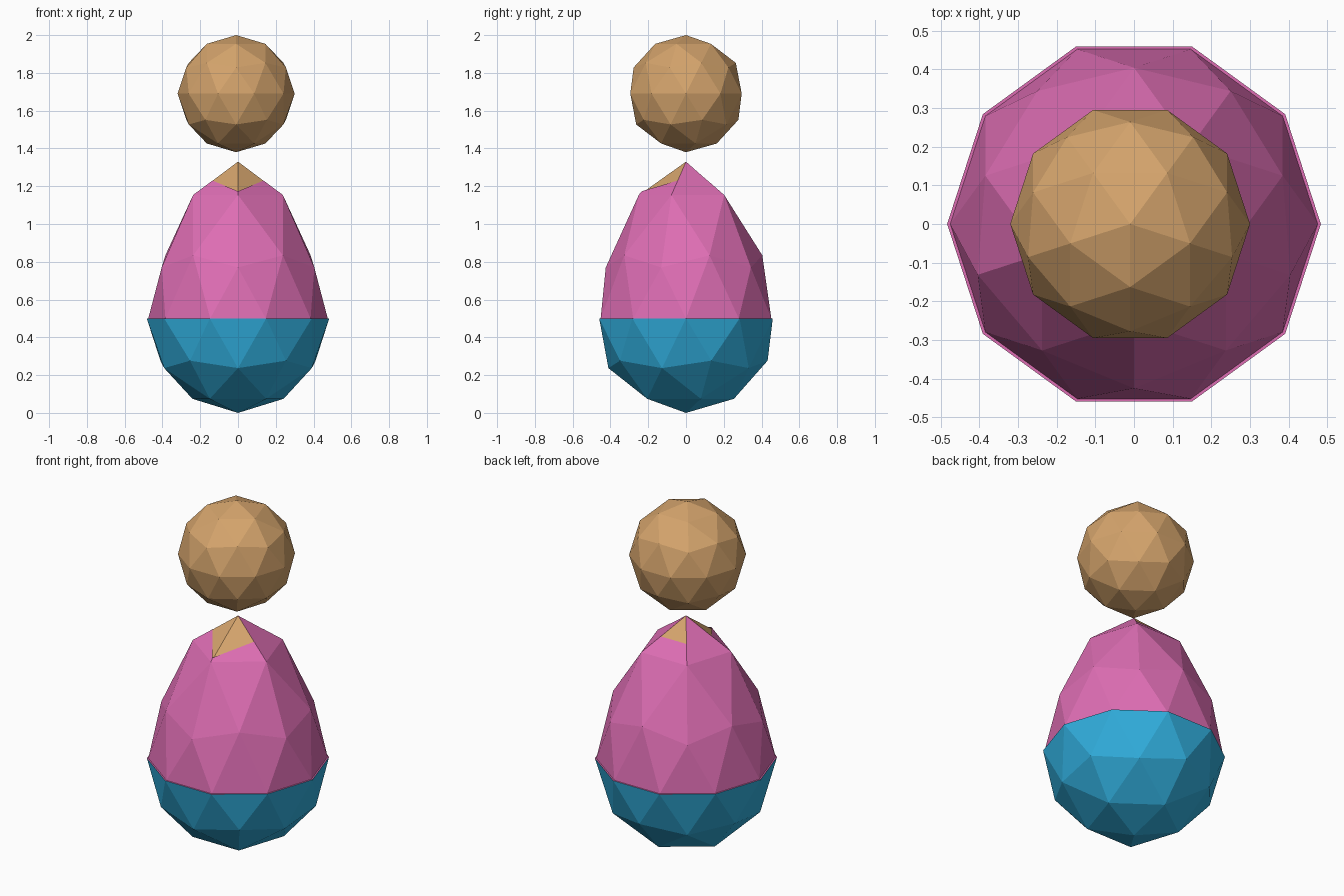
import bpy, bmesh, math
from mathutils import Matrix, Vector

if "Cube" in bpy.data.objects:
    bpy.data.objects.remove(bpy.data.objects["Cube"])


def material(name, rgb):
    m = bpy.data.materials.new(name)
    m.diffuse_color = (*rgb, 1)
    m.use_nodes = True
    m.node_tree.nodes["Principled BSDF"].inputs["Base Color"].default_value = m.diffuse_color
    return m


TAN = material("tan", (0.66, 0.37, 0.15))
PINK = material("pink", (0.73, 0.155, 0.455))
BLUE = material("blue", (0.03, 0.42, 0.72))


def ball():
    """Unit low-poly ball with an upper-ring corner facing the front."""
    bm = bmesh.new()
    bmesh.ops.create_icosphere(bm, subdivisions=2, radius=1,
                               matrix=Matrix.Rotation(-math.pi / 2, 4, 'Z'))
    return bm


def cut(bm, z, above):
    """Remove everything above (or below) height z."""
    bmesh.ops.bisect_plane(bm, geom=bm.verts[:] + bm.edges[:] + bm.faces[:],
                           dist=1e-4, plane_co=(0, 0, z), plane_no=(0, 0, 1),
                           clear_outer=above, clear_inner=not above)


def egg(bm, radius):
    """Stretch an upper half ball into the tapering body shape."""
    for v in bm.verts:
        z = v.co.z
        v.co = Vector((v.co.x * radius, v.co.y * radius, 0.5 + 0.42 * z + 0.41 * z * z))


def finish(bm, name, mats):
    me = bpy.data.meshes.new(name)
    bm.to_mesh(me)
    bm.free()
    for m in mats:
        me.materials.append(m)
    ob = bpy.data.objects.new(name, me)
    bpy.context.collection.objects.link(ob)
    return ob


# Floating head
bm = ball()
bm.transform(Matrix.Translation((-0.01, 0, 1.69)) @ Matrix.Scale(0.31, 4))
finish(bm, "head", [TAN])

# Inner body, whose tip shows as the neck; side facets of the tip are pink
bm = ball()
cut(bm, 0, above=False)
egg(bm, 0.47)
for f in bm.faces:
    c = f.calc_center_median()
    f.material_index = int(c.z > 1.18 and c.y > 0 and abs(c.x) > c.y)
finish(bm, "neck_body", [TAN, PINK])

# Shirt: the same shape, open at the neck and dipping at the front
bm = ball()
cut(bm, 0, above=False)
egg(bm, 0.475)
cut(bm, 1.23, above=True)
front = min((v for v in bm.verts if v.co.z > 1.22), key=lambda v: v.co.y)
front.co = (0, -0.235, 1.173)
finish(bm, "shirt", [PINK])

# Trousers: lower half ball with a flat pink top forming the hem
bm = ball()
cut(bm, 0, above=True)
bm.transform(Matrix.Translation((0, 0, 0.5)) @ Matrix.Diagonal((0.483, 0.483, 0.5, 1)))
rim = bmesh.ops.holes_fill(bm, edges=[e for e in bm.edges if e.is_boundary], sides=0)
for f in rim["faces"]:
    f.material_index = 1
bmesh.ops.recalc_face_normals(bm, faces=bm.faces[:])
finish(bm, "trousers", [BLUE, PINK])
